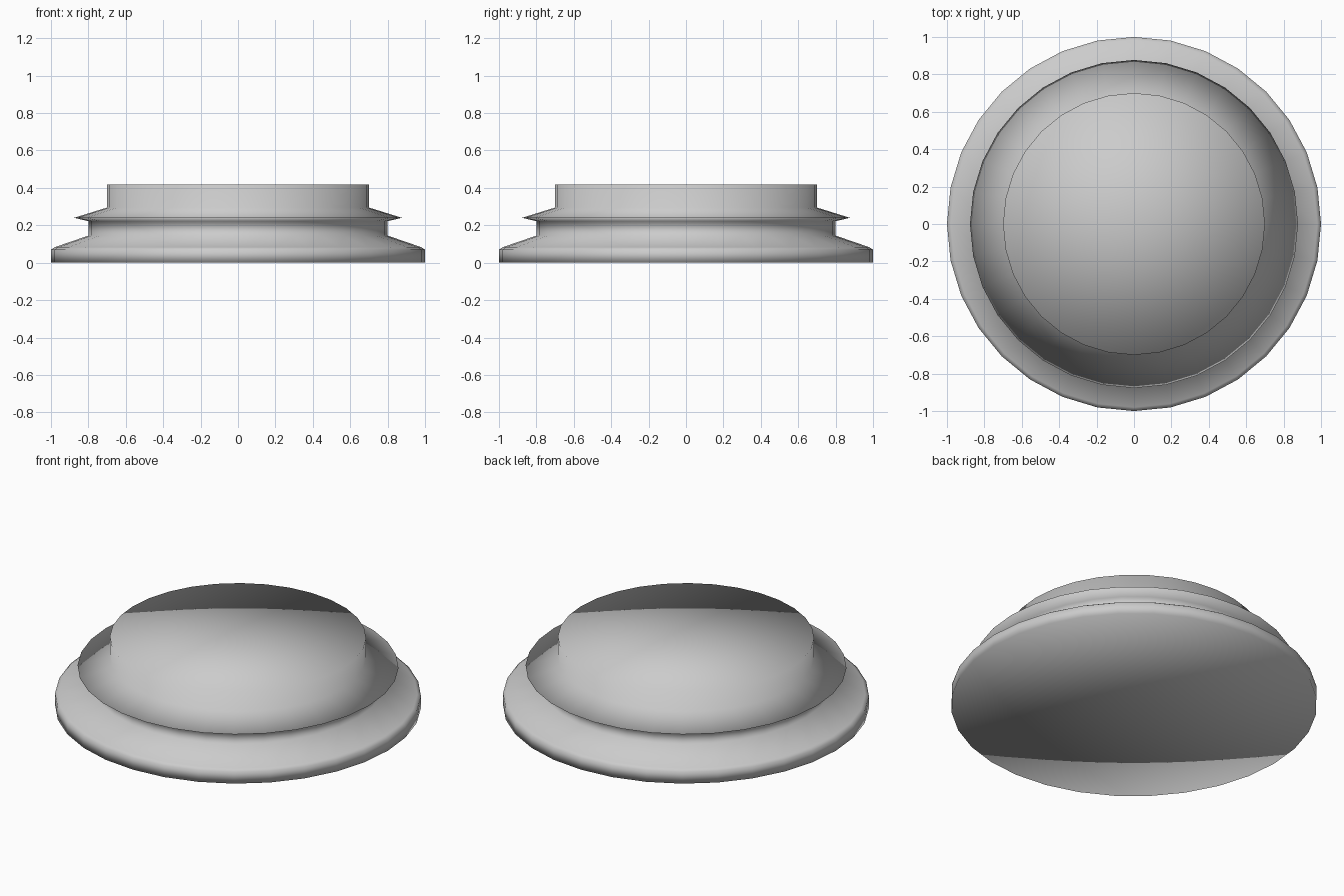
import bpy, bmesh
from math import sin, cos, tau

if "Cube" in bpy.data.objects:
    bpy.data.objects.remove(bpy.data.objects["Cube"])

SIDES = 32
# Outer profile: (radius, height)
PROFILE = [(1.0, 0.0), (1.0, 0.07), (0.98, 0.083), (0.8, 0.145),
           (0.8, 0.222), (0.877, 0.24), (0.7, 0.295), (0.7, 0.417)]


def lathe(name, profile, sides):
    bm = bmesh.new()
    rings = [[bm.verts.new((r * cos(tau * i / sides), r * sin(tau * i / sides), z))
              for i in range(sides)] for r, z in profile]
    # Side walls
    for low, high in zip(rings, rings[1:]):
        for i in range(sides):
            j = (i + 1) % sides
            bm.faces.new((low[i], low[j], high[j], high[i]))
    # Flat fan caps at bottom and top
    for ring, z in ((rings[0], profile[0][1]), (rings[-1], profile[-1][1])):
        centre = bm.verts.new((0, 0, z))
        for i in range(sides):
            bm.faces.new((ring[i], ring[(i + 1) % sides], centre))
    bmesh.ops.recalc_face_normals(bm, faces=bm.faces)
    for f in bm.faces:
        f.smooth = True
    mesh = bpy.data.meshes.new(name)
    bm.to_mesh(mesh)
    bm.free()
    obj = bpy.data.objects.new(name, mesh)
    bpy.context.collection.objects.link(obj)
    return obj


# Stepped round pedestal with a thin flange
lathe("round_pedestal", PROFILE, SIDES)
